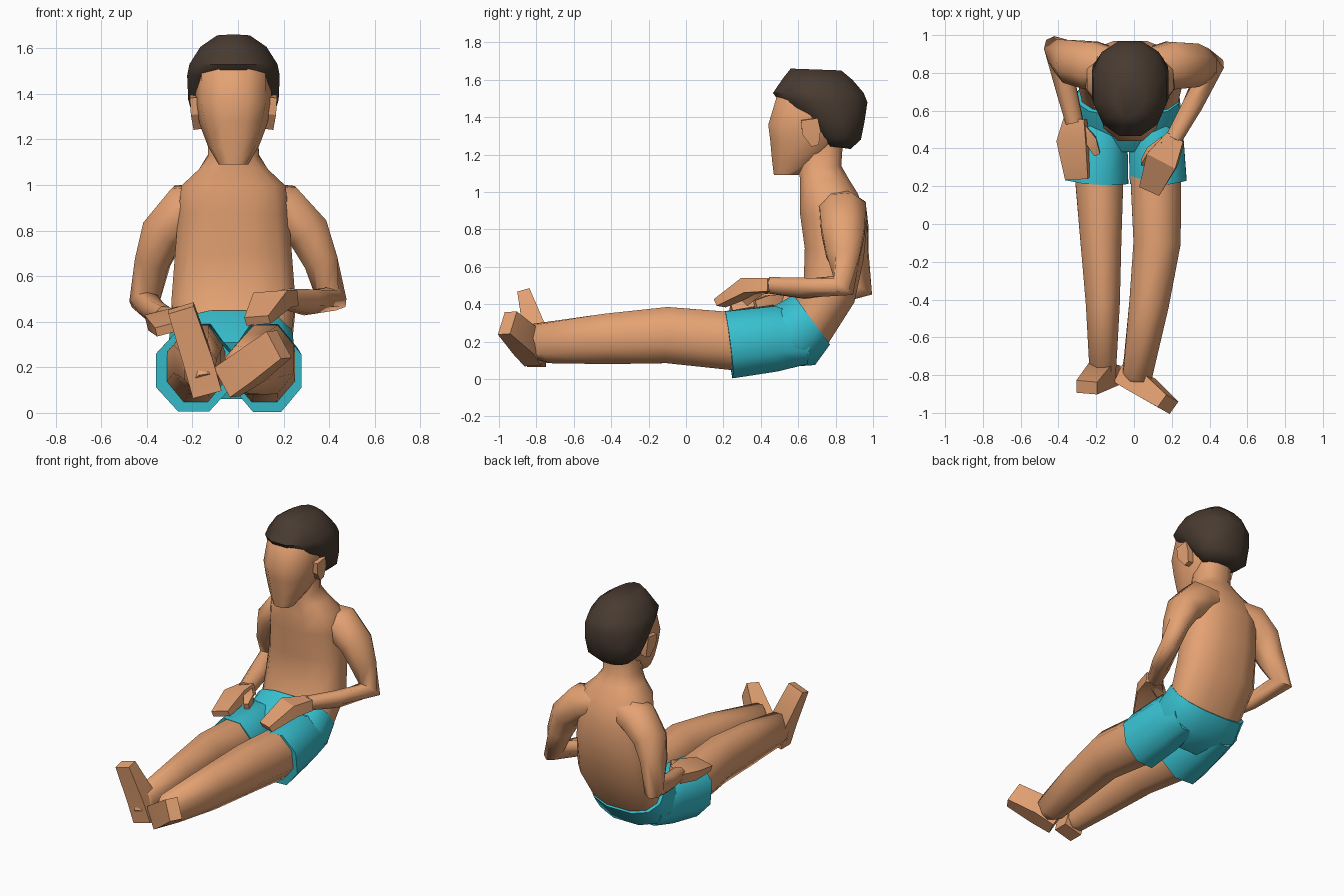
import bpy, bmesh, math
from mathutils import Vector


def material(name, rgb):
    m = bpy.data.materials.new(name)
    m.diffuse_color = (*rgb, 1)
    return m


SKIN = material("skin", (0.78, 0.36, 0.17))
CLOTH = material("cloth", (0.04, 0.54, 0.64))
HAIR = material("hair", (0.065, 0.043, 0.03))


def skin_rings(name, rings, mat, angle):
    """Bridge equal-sized rings of points and cap both ends."""
    bm = bmesh.new()
    loops = [[bm.verts.new(p) for p in r] for r in rings]
    n = len(loops[0])
    for a, b in zip(loops, loops[1:]):
        for i in range(n):
            j = (i + 1) % n
            bm.faces.new((a[i], a[j], b[j], b[i]))
    bm.faces.new(loops[0][::-1])
    bm.faces.new(loops[-1])
    bmesh.ops.recalc_face_normals(bm, faces=bm.faces)
    me = bpy.data.meshes.new(name)
    bm.to_mesh(me)
    bm.free()
    me.materials.append(mat)
    me.shade_smooth()
    me.set_sharp_from_angle(angle=math.radians(angle))
    ob = bpy.data.objects.new(name, me)
    bpy.context.collection.objects.link(ob)
    return ob


def bands(name, rows, mat, cx=-0.02, n=10, power=0.8, angle=50):
    """Stack of tilted bands: front y,z / back y,z / half width."""
    def sq(v):
        return math.copysign(abs(v) ** power, v)
    rings = []
    for yf, zf, yb, zb, hw in rows:
        ring = []
        for i in range(n):
            t = 2 * math.pi * (i + 0.5) / n
            k = 0.5 - 0.5 * sq(math.cos(t)) / sq(math.cos(math.pi / n))
            ring.append((cx + hw * sq(math.sin(t)), yf + (yb - yf) * k, zf + (zb - zf) * k))
        rings.append(ring)
    return skin_rings(name, rings, mat, angle)


def limb(name, path, mat=SKIN, n=8, ref=(1, 0, 0), angle=65):
    """Tube along a path of x, y, z, half width, half thickness."""
    pts = [Vector(p[:3]) for p in path]
    grow = 1 / math.cos(math.pi / n)
    rings = []
    for i, p in enumerate(path):
        d = Vector()
        if i > 0:
            d += (pts[i] - pts[i - 1]).normalized()
        if i < len(pts) - 1:
            d += (pts[i + 1] - pts[i]).normalized()
        d.normalize()
        u = Vector(ref)
        u = (u - d * u.dot(d)).normalized()
        v = d.cross(u)
        ring = []
        for k in range(n):
            t = 2 * math.pi * (k + 0.5) / n
            ring.append(pts[i] + u * p[3] * grow * math.cos(t) + v * p[4] * grow * math.sin(t))
        rings.append(ring)
    return skin_rings(name, rings, mat, angle)


# Torso and neck
bands("torso", [
    (0.58, 0.41, 0.76, 0.19, 0.26), (0.63, 0.53, 0.90, 0.41, 0.28),
    (0.635, 0.70, 0.95, 0.64, 0.265), (0.61, 0.88, 0.97, 0.84, 0.25),
    (0.61, 1.00, 0.92, 0.99, 0.235), (0.61, 1.07, 0.87, 1.07, 0.155),
    (0.60, 1.12, 0.83, 1.14, 0.115), (0.62, 1.28, 0.84, 1.28, 0.11)], SKIN, n=12)

# Head: chin up to the crown
bands("head", [
    (0.47, 1.09, 0.60, 1.09, 0.065), (0.46, 1.17, 0.72, 1.17, 0.112),
    (0.45, 1.28, 0.80, 1.25, 0.148), (0.44, 1.36, 0.86, 1.36, 0.167),
    (0.485, 1.51, 0.90, 1.50, 0.165), (0.56, 1.58, 0.85, 1.58, 0.12)], SKIN)

# Hair cap, cut back around the face
bands("hair", [
    (0.73, 1.25, 0.88, 1.23, 0.12), (0.70, 1.30, 0.935, 1.28, 0.18),
    (0.63, 1.37, 0.955, 1.38, 0.205), (0.50, 1.48, 0.97, 1.48, 0.21),
    (0.465, 1.53, 0.95, 1.53, 0.20), (0.52, 1.61, 0.89, 1.60, 0.15),
    (0.56, 1.66, 0.83, 1.65, 0.075)], HAIR, n=12, power=0.95, angle=50)

# Ears
for side, label in ((-1, "left"), (1, "right")):
    x = -0.02 + side * 0.155
    limb("ear_" + label, [(x, 0.69, 1.25, 0.02, 0.02), (x + side * 0.01, 0.67, 1.32, 0.022, 0.05),
                          (x + side * 0.016, 0.66, 1.39, 0.02, 0.045)], n=4, angle=30)

# Shorts: seat and two leg openings
bands("shorts_seat", [
    (0.575, 0.45, 0.77, 0.185, 0.275), (0.47, 0.39, 0.69, 0.075, 0.285),
    (0.38, 0.31, 0.48, 0.06, 0.25)], CLOTH, cx=-0.03, n=12)
limb("shorts_leg_left", [
    (-0.17, 0.66, 0.20, 0.11, 0.12), (-0.18, 0.48, 0.215, 0.145, 0.175),
    (-0.195, 0.23, 0.185, 0.165, 0.18)], CLOTH)
limb("shorts_leg_right", [
    (0.11, 0.66, 0.20, 0.11, 0.12), (0.115, 0.48, 0.215, 0.145, 0.175),
    (0.128, 0.23, 0.183, 0.15, 0.18)], CLOTH)

# Legs
limb("leg_left", [
    (-0.185, 0.28, 0.20, 0.13, 0.155), (-0.175, -0.10, 0.235, 0.108, 0.15),
    (-0.165, -0.42, 0.215, 0.09, 0.135), (-0.165, -0.77, 0.19, 0.07, 0.115),
    (-0.15, -0.82, 0.13, 0.055, 0.06)])
limb("leg_right", [
    (0.115, 0.28, 0.20, 0.135, 0.155), (0.122, -0.10, 0.235, 0.125, 0.15),
    (0.08, -0.42, 0.215, 0.105, 0.135), (0.02, -0.77, 0.19, 0.08, 0.115),
    (-0.01, -0.80, 0.14, 0.06, 0.07)])

# Feet
limb("foot_left", [
    (-0.135, -0.80, 0.08, 0.065, 0.05), (-0.175, -0.80, 0.23, 0.065, 0.065),
    (-0.25, -0.865, 0.46, 0.058, 0.034)], n=4, angle=30)
limb("foot_right", [
    (-0.05, -0.805, 0.135, 0.075, 0.05), (0.05, -0.855, 0.20, 0.075, 0.06),
    (0.18, -0.955, 0.30, 0.07, 0.04)], n=4, ref=(-0.1, 0, 1), angle=30)

# Arms, starting inside the torso so the shoulders slope into it
limb("arm_left", [
    (-0.10, 0.81, 0.92, 0.09, 0.11), (-0.23, 0.84, 0.89, 0.115, 0.125),
    (-0.33, 0.86, 0.79, 0.095, 0.115), (-0.375, 0.885, 0.66, 0.075, 0.09),
    (-0.41, 0.93, 0.49, 0.06, 0.072), (-0.36, 0.72, 0.44, 0.058, 0.05),
    (-0.315, 0.54, 0.42, 0.05, 0.042)], ref=(-1, 0, 1))
limb("arm_right", [
    (0.06, 0.81, 0.92, 0.09, 0.11), (0.20, 0.84, 0.89, 0.115, 0.125),
    (0.31, 0.84, 0.79, 0.095, 0.115), (0.365, 0.84, 0.66, 0.075, 0.09),
    (0.41, 0.84, 0.50, 0.06, 0.072), (0.31, 0.63, 0.485, 0.058, 0.05),
    (0.21, 0.45, 0.50, 0.045, 0.042)], ref=(1, 0, 1))

# Hands and thumbs
limb("hand_left", [
    (-0.31, 0.56, 0.42, 0.055, 0.035), (-0.325, 0.44, 0.415, 0.08, 0.035),
    (-0.30, 0.24, 0.37, 0.062, 0.02)], n=4, ref=(1, 0, 0.25), angle=30)
limb("thumb_left", [
    (-0.29, 0.50, 0.42, 0.04, 0.03), (-0.225, 0.44, 0.42, 0.03, 0.028),
    (-0.195, 0.37, 0.40, 0.016, 0.02)], n=4, angle=30)
limb("hand_right", [
    (0.22, 0.46, 0.50, 0.05, 0.035), (0.15, 0.34, 0.495, 0.085, 0.04),
    (0.085, 0.18, 0.405, 0.058, 0.02)], n=4, ref=(1, -0.4, 0.1), angle=30)
limb("thumb_right", [
    (0.17, 0.42, 0.49, 0.04, 0.03), (0.09, 0.37, 0.46, 0.03, 0.028),
    (0.05, 0.32, 0.41, 0.016, 0.02)], n=4, angle=30)
